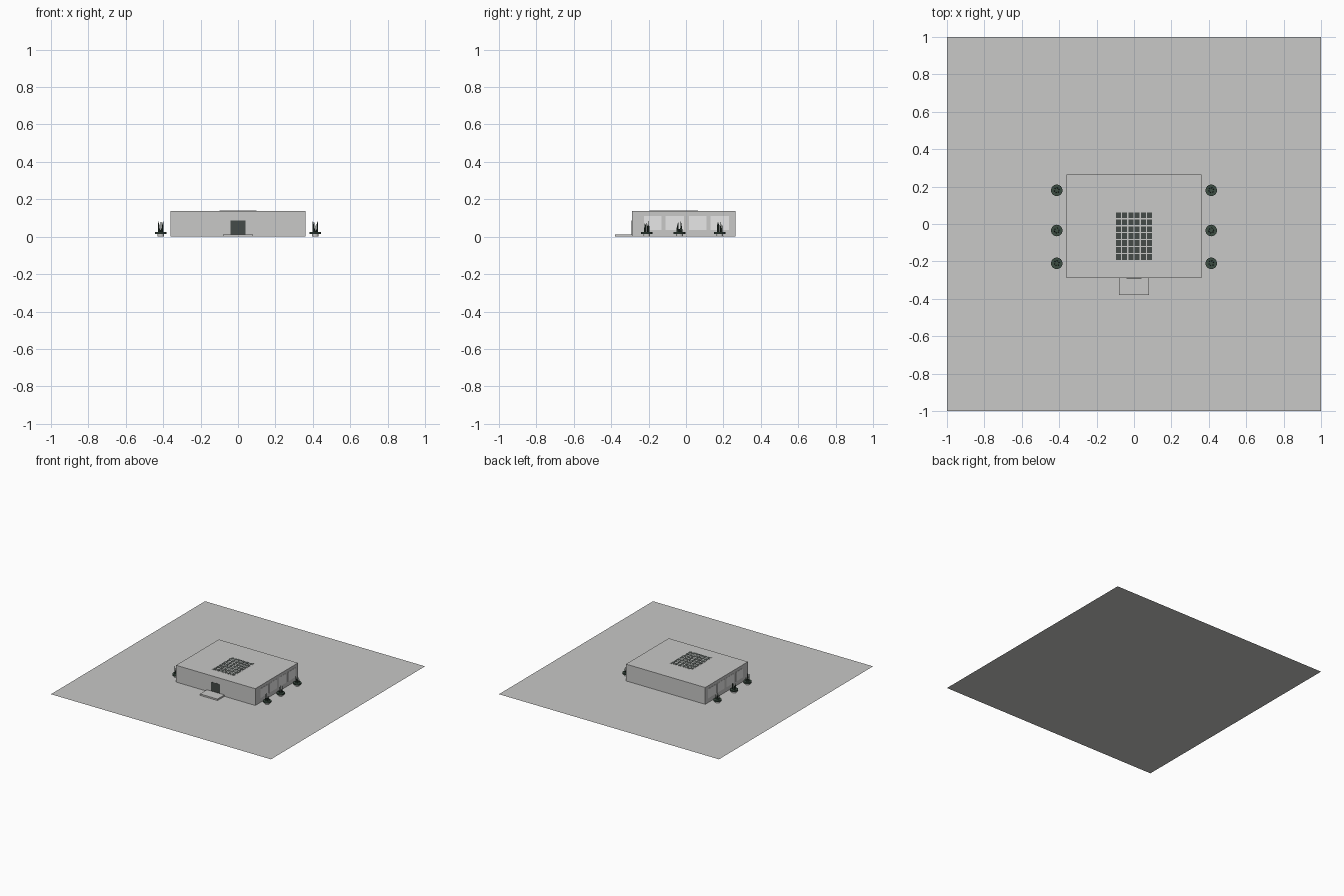
import bpy, math, random

if "Cube" in bpy.data.objects:
    bpy.data.objects.remove(bpy.data.objects["Cube"])

random.seed(4)


def mat(name, c):
    m = bpy.data.materials.new(name)
    m.diffuse_color = (c[0], c[1], c[2], 1)
    m.use_nodes = True
    m.node_tree.nodes["Principled BSDF"].inputs["Base Color"].default_value = m.diffuse_color
    return m


GREY = mat("concrete_grey", (0.58, 0.58, 0.57))
DARK = mat("dark_glass", (0.06, 0.07, 0.065))
WHITE = mat("white_pane", (0.9, 0.9, 0.9))
GREEN = mat("dark_green", (0.045, 0.075, 0.055))


def box(name, x0, x1, y0, y1, z0, z1, m):
    bpy.ops.mesh.primitive_cube_add(size=1, location=((x0 + x1) / 2, (y0 + y1) / 2, (z0 + z1) / 2))
    o = bpy.context.object
    o.name = name
    o.scale = (x1 - x0, y1 - y0, z1 - z0)
    o.data.materials.append(m)
    return o


# flat plot of land
bpy.ops.mesh.primitive_plane_add(size=2, location=(0, 0, 0))
plot = bpy.context.object
plot.name = "plot"
plot.data.materials.append(GREY)

# building block and front step
box("building", -0.36, 0.36, -0.29, 0.265, 0, 0.138, GREY)
box("front_step", -0.08, 0.08, -0.38, -0.29, 0, 0.012, GREY)

# front door
box("front_door", -0.04, 0.04, -0.2915, -0.288, 0.013, 0.088, DARK)

# skylight with panes set between roof bars
box("skylight_frame", -0.1, 0.1, -0.195, 0.065, 0.136, 0.139, GREY)
cols, rows = 6, 7
for i in range(cols):
    for j in range(rows):
        w, d = 0.2 / cols, 0.26 / rows
        x, y = -0.1 + w * i, -0.195 + d * j
        box("skylight_pane", x + 0.003, x + w - 0.003, y + 0.003, y + d - 0.003, 0.137, 0.1395, DARK)

# four windows on each side wall
for s in (-1, 1):
    for y0, y1 in ((-0.225, -0.13), (-0.11, -0.01), (0.015, 0.11), (0.13, 0.23)):
        a, b = sorted((s * 0.358, s * 0.3615))
        box("side_window", a, b, y0, y1, 0.035, 0.112, WHITE)

# round planters with thin upright stems
for s in (-1, 1):
    for y in (0.18, -0.035, -0.21):
        x = s * 0.413
        for name, r, z0, z1, m in (("planter_foot", 0.018, 0, 0.015, GREY),
                                   ("planter_dish", 0.031, 0.014, 0.025, GREEN)):
            bpy.ops.mesh.primitive_cylinder_add(vertices=16, radius=r, depth=z1 - z0,
                                                location=(x, y, (z0 + z1) / 2))
            o = bpy.context.object
            o.name = name
            o.data.materials.append(m)
        for k in range(6):
            a = k * math.tau / 6 + 0.3
            h = random.uniform(0.03, 0.06)
            bpy.ops.mesh.primitive_cone_add(vertices=5, radius1=0.0035, radius2=0.001, depth=h,
                                            location=(x + 0.013 * math.cos(a), y + 0.013 * math.sin(a),
                                                      0.025 + h / 2))
            o = bpy.context.object
            o.name = "planter_stem"
            o.data.materials.append(GREEN)
